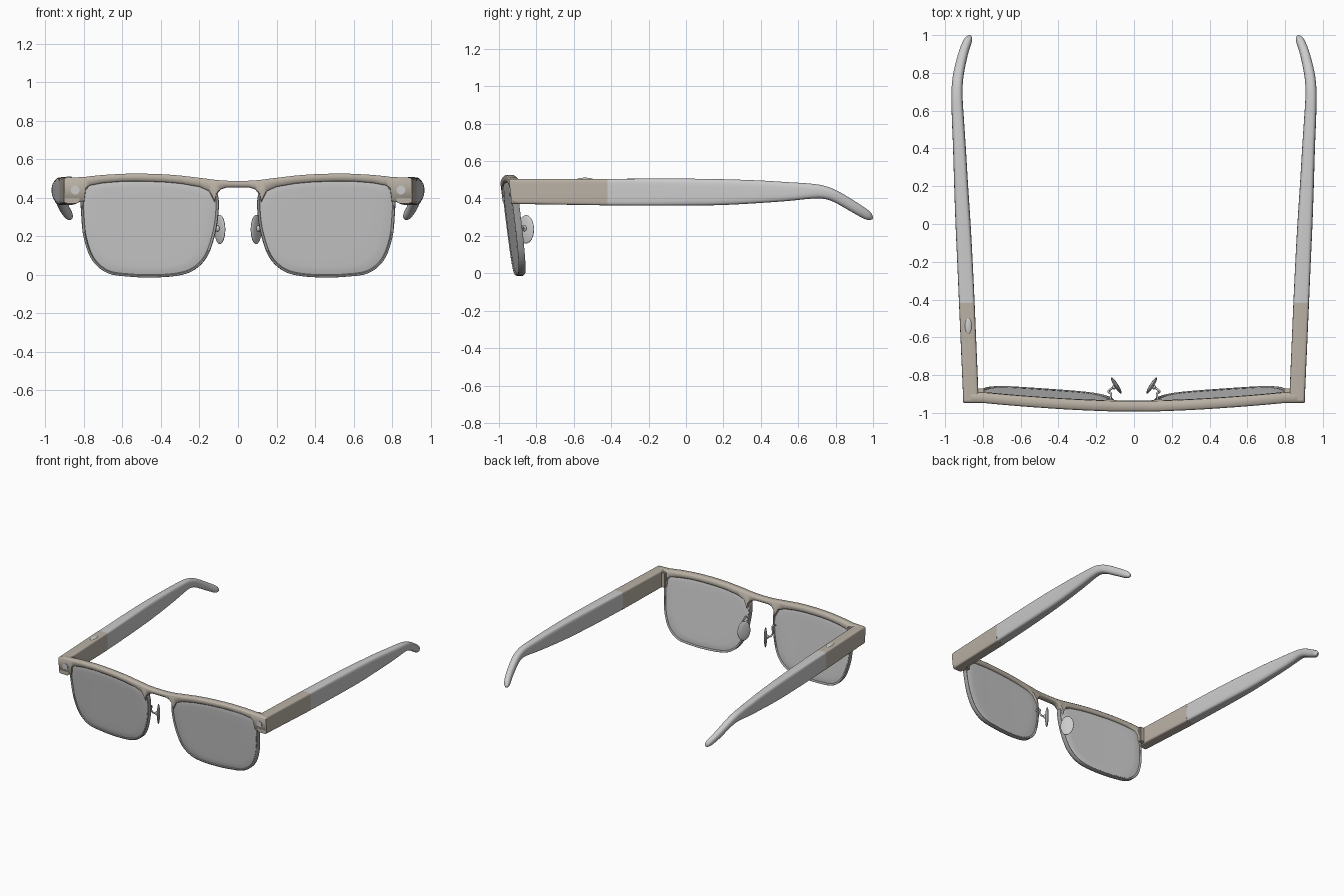
import bpy, bmesh, math
from mathutils import Vector, Matrix

if "Cube" in bpy.data.objects:
    bpy.data.objects.remove(bpy.data.objects["Cube"])


def material(name, rgb):
    m = bpy.data.materials.new(name)
    m.diffuse_color = (*rgb, 1)
    m.use_nodes = True
    m.node_tree.nodes["Principled BSDF"].inputs["Base Color"].default_value = m.diffuse_color
    return m


BROWN = material("taupe", (0.49, 0.44, 0.375))
DARK = material("dark_rim", (0.36, 0.36, 0.35))


def finish(name, bm, mat=None, angle=35):
    bmesh.ops.recalc_face_normals(bm, faces=bm.faces)
    me = bpy.data.meshes.new(name)
    bm.to_mesh(me)
    bm.free()
    me.shade_smooth()
    me.set_sharp_from_angle(angle=math.radians(angle))
    if mat:
        me.materials.append(mat)
    ob = bpy.data.objects.new(name, me)
    bpy.context.collection.objects.link(ob)
    return ob


def loft(name, rings, mat=None, loop=False, angle=35):
    """Skin a list of equal-length point rings; cap the ends unless looped."""
    bm = bmesh.new()
    vs = [[bm.verts.new(p) for p in r] for r in rings]
    n = len(vs[0])
    for i in range(len(vs) if loop else len(vs) - 1):
        a, b = vs[i], vs[(i + 1) % len(vs)]
        for j in range(n):
            k = (j + 1) % n
            bm.faces.new((a[j], a[k], b[k], b[j]))
    if not loop:
        bm.faces.new(vs[0])
        bm.faces.new(vs[-1])
    return finish(name, bm, mat, angle)


def spline(pts, steps, loop=False):
    """Catmull-Rom resampling of tuples of any length."""
    n, out = len(pts), []
    for i in range(n if loop else n - 1):
        q = [pts[k % n] if loop else pts[min(max(k, 0), n - 1)] for k in range(i - 1, i + 3)]
        for s in range(steps):
            t = s / steps
            out.append(tuple(0.5 * (2 * b + (c - a) * t + (2 * a - 5 * b + 4 * c - d) * t * t
                             + (3 * b - a - 3 * c + d) * t ** 3) for a, b, c, d in zip(*q)))
    if not loop:
        out.append(tuple(pts[-1]))
    return out


def front_y(x, z):
    """Wrapped and tilted surface that the whole front follows."""
    t = min(max((abs(x) - 0.1) / 0.7, 0), 1)
    return -0.967 + 0.047 * t ** 1.2 + 0.12 * (0.5 - z)


# Brow bar: (x, bottom, top) stations, mirrored about the bridge
half = [(0, .452, .487), (.06, .452, .488), (.09, .442, .49), (.113, .412, .492), (.121, .375, .493),
        (.133, .40, .494), (.15, .433, .497), (.2, .455, .503), (.3, .472, .515), (.38, .479, .521),
        (.45, .482, .524), (.53, .484, .525), (.6, .483, .524), (.7, .475, .518), (.77, .462, .511),
        (.79, .44, .508), (.798, .378, .507), (.895, .372, .504), (.904, .38, .496)]
rings = []
for x, b, t in [(-x, b, t) for x, b, t in half[:0:-1]] + half:
    c, d = 0.009, 0.0275
    sec = [(-d, b + c), (-d + c, b), (d - c, b), (d, b + c), (d, t - c), (d - c, t), (-d + c, t), (-d, t - c)]
    rings.append([(x, front_y(x, z) + y, z) for y, z in sec])
loft("brow_bar", rings, BROWN, angle=50)

# Lens outline in front view
outline = spline([(.122, .42), (.2, .468), (.35, .49), (.5, .495), (.65, .49), (.77, .472), (.80, .42),
                  (.798, .3), (.785, .19), (.745, .085), (.67, .022), (.56, .005), (.45, .001), (.33, .008),
                  (.245, .032), (.18, .09), (.142, .18), (.118, .3)], 5, True)
CX, CZ = 0.46, 0.25


def inset(d):
    out = []
    for i, p in enumerate(outline):
        a, b = outline[i - 1], outline[(i + 1) % len(outline)]
        t = Vector((b[0] - a[0], b[1] - a[1])).normalized()
        out.append((p[0] + t.y * d, p[1] - t.x * d))
    return out


# Temple stations: (y, x, z, half width, half height, squareness)
arm_front = [(-.935, .863, .438, .041, .067, 8), (-.42, .885, .434, .0415, .071, 8)]
arm_back = spline([(-.42, .885, .434, .0415, .071, 7), (-.2, .895, .434, .041, .072, 6),
                   (0, .905, .434, .040, .072, 5), (.2, .915, .434, .037, .069, 4.5),
                   (.4, .924, .436, .034, .060, 4), (.55, .932, .437, .032, .050, 3.5),
                   (.66, .937, .439, .030, .041, 3), (.73, .936, .434, .029, .035, 2.6),
                   (.80, .928, .411, .028, .031, 2.4), (.90, .905, .353, .026, .029, 2.3),
                   (.96, .884, .316, .024, .026, 2.2), (.985, .875, .300, .018, .018, 2.1),
                   (.998, .871, .293, .005, .005, 2)], 4)


def arm(name, st, s, mat=None):
    rings = []
    for i, (y, x, z, w, h, e) in enumerate(st):
        a, b = st[max(i - 1, 0)], st[min(i + 1, len(st) - 1)]
        tilt = math.atan2(b[2] - a[2], b[0] - a[0])
        ring = []
        for k in range(32):
            c, q = math.cos(math.tau * (k + .5) / 32), math.sin(math.tau * (k + .5) / 32)
            u = w * math.copysign(abs(c) ** (2 / e), c)
            v = h * math.copysign(abs(q) ** (2 / e), q)
            ring.append((s * (x + u), y - v * math.sin(tilt), z + v * math.cos(tilt)))
        rings.append(ring)
    loft(name, rings, mat)


def ellipsoid(name, loc, size, turn=0, mat=None):
    bm = bmesh.new()
    m = Matrix.Translation(loc) @ Matrix.Rotation(turn, 4, 'Z') @ Matrix.Diagonal((*size, 1))
    bmesh.ops.create_uvsphere(bm, u_segments=28, v_segments=16, radius=1, matrix=m)
    finish(name, bm, mat, 60)


for s, side in ((1, "right"), (-1, "left")):
    # Rim
    d = 0.018
    sec = [(0, -d + .006), (.005, -d), (.012, -d), (.015, -d + .004),
           (.015, d - .004), (.012, d), (.005, d), (0, d - .006)]
    cols = [[(s * x, front_y(x, z) - .005 + dy, z) for x, z in inset(-off)] for off, dy in sec]
    loft(side + "_rim", [list(r) for r in zip(*cols)], DARK, loop=True, angle=50)

    # Lens, slightly domed at its edge
    prof = [(.04, .016), (.2, .016), (.4, .016), (.6, .016), (.8, .016), (.94, .0145), (1, .009)]
    prof += [(f, -y) for f, y in prof[::-1]]
    edge = inset(-.011)
    rings = []
    for f, dy in prof:
        pts = [(CX + (x - CX) * f, CZ + (z - CZ) * f) for x, z in edge]
        rings.append([(s * x, front_y(x, z) - .005 + dy, z) for x, z in pts])
    loft(side + "_lens", rings)

    # Temple arms
    arm(side + "_temple_front", arm_front, s, BROWN)
    arm(side + "_temple_tip", arm_back, s)

    # Hinge block behind the end piece
    bm = bmesh.new()
    bmesh.ops.create_cube(bm, size=1, matrix=Matrix.Translation((s * .815, -.89, .437))
                          @ Matrix.Diagonal((.044, .036, .118, 1)))
    bmesh.ops.bevel(bm, geom=bm.edges[:], offset=.004, segments=2, affect='EDGES')
    finish(side + "_hinge_block", bm, BROWN)

    # Round stud on the end piece
    bm = bmesh.new()
    bmesh.ops.create_cone(bm, cap_ends=True, segments=32, radius1=.023, radius2=.023, depth=.014,
                          matrix=Matrix.Translation((s * .845, -.938, .44)) @ Matrix.Rotation(math.pi / 2, 4, 'X'))
    finish(side + "_stud", bm)

    # Nose pad, its mount and wire
    ellipsoid(side + "_nose_pad", (s * .094, -.855, .235), (.05, .011, .076), s * math.radians(57.6))
    ellipsoid(side + "_pad_mount", (s * .106, -.864, .24), (.012, .010, .016), s * math.radians(57.6))
    cu = bpy.data.curves.new(side + "_pad_wire", 'CURVE')
    cu.dimensions = '3D'
    cu.bevel_depth = .006
    cu.bevel_resolution = 2
    cu.use_fill_caps = True
    path = spline([(.128, -.935, .31), (.122, -.912, .315), (.124, -.895, .30),
                   (.135, -.888, .27), (.126, -.876, .245), (.106, -.864, .24)], 5)
    sp = cu.splines.new('POLY')
    sp.points.add(len(path) - 1)
    for p, (x, y, z) in zip(sp.points, path):
        p.co = (s * x, y, z, 1)
    bpy.context.collection.objects.link(bpy.data.objects.new(side + "_pad_wire", cu))

# Button on top of the left temple
ellipsoid("temple_button", (-.877, -.54, .503), (.018, .042, .008))
